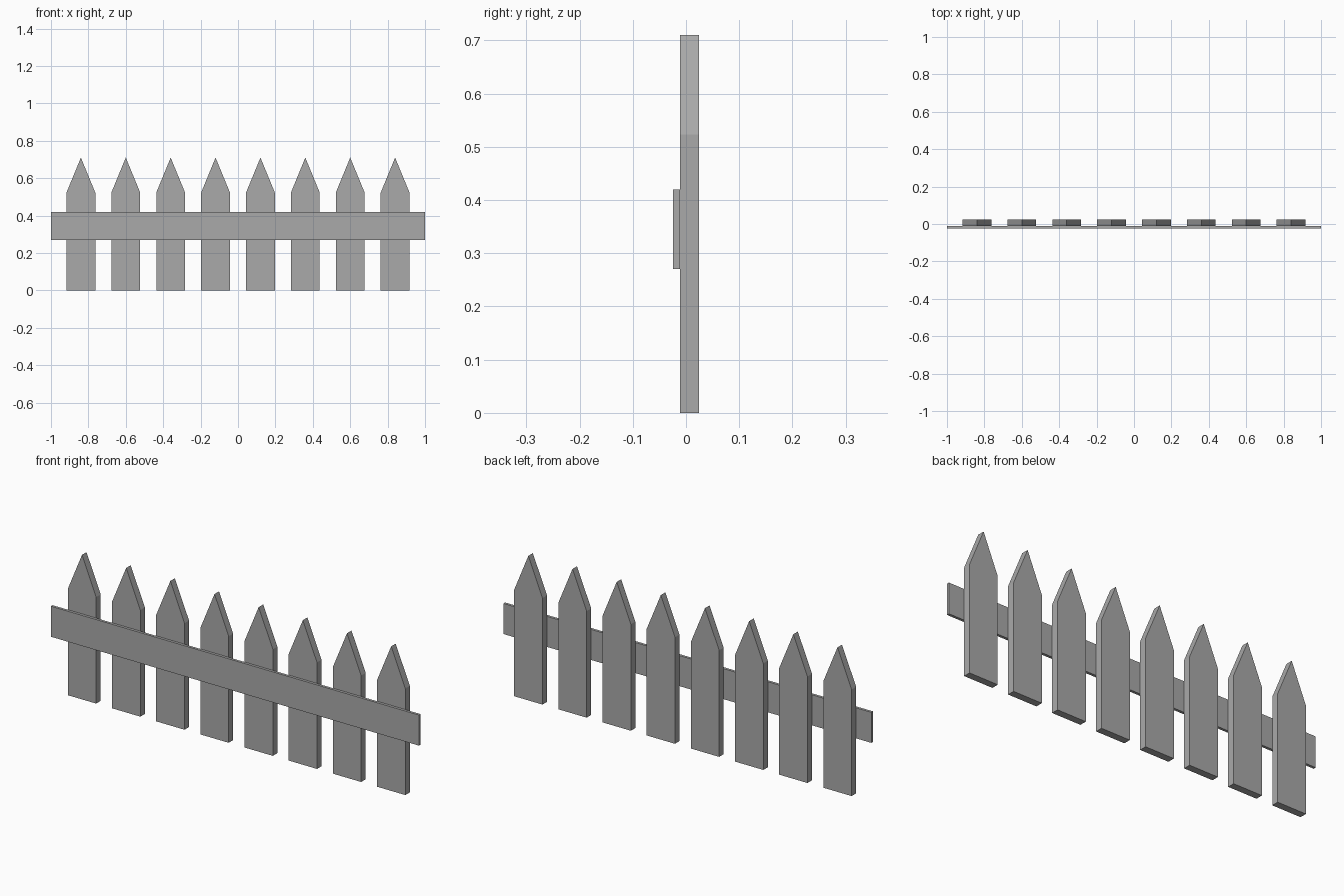
import bpy
import bmesh

cube = bpy.data.objects.get("Cube")
if cube:
    bpy.data.objects.remove(cube, do_unlink=True)

COLOUR = (0.4, 0.4, 0.4, 1.0)
grey = bpy.data.materials.new("plain_grey")
grey.use_nodes = True
grey.diffuse_color = COLOUR
grey.node_tree.nodes["Principled BSDF"].inputs["Base Color"].default_value = COLOUR


def board(name, outline, front, back):
    """Extrude an x-z outline from the front to the back depth."""
    bm = bmesh.new()
    face = bm.faces.new([bm.verts.new((x, front, z)) for x, z in outline])
    extruded = bmesh.ops.extrude_face_region(bm, geom=[face])["geom"]
    verts = [v for v in extruded if isinstance(v, bmesh.types.BMVert)]
    bmesh.ops.translate(bm, verts=verts, vec=(0, back - front, 0))
    bmesh.ops.recalc_face_normals(bm, faces=bm.faces)
    mesh = bpy.data.meshes.new(name)
    bm.to_mesh(mesh)
    bm.free()
    mesh.materials.append(grey)
    obj = bpy.data.objects.new(name, mesh)
    bpy.context.collection.objects.link(obj)
    return obj


# Pointed pickets, evenly spaced
HALF, SHOULDER, TIP = 0.077, 0.523, 0.71
COUNT, SPACING = 8, 0.24
picket_outline = [(-HALF, 0), (HALF, 0), (HALF, SHOULDER), (0, TIP), (-HALF, SHOULDER)]
for i in range(COUNT):
    picket = board(f"picket_{i + 1}", picket_outline, -0.011, 0.024)
    picket.location.x = (i - (COUNT - 1) / 2) * SPACING

# Thin rail across the front
board("front_rail", [(-1, 0.27), (1, 0.27), (1, 0.42), (-1, 0.42)], -0.024, -0.011)
